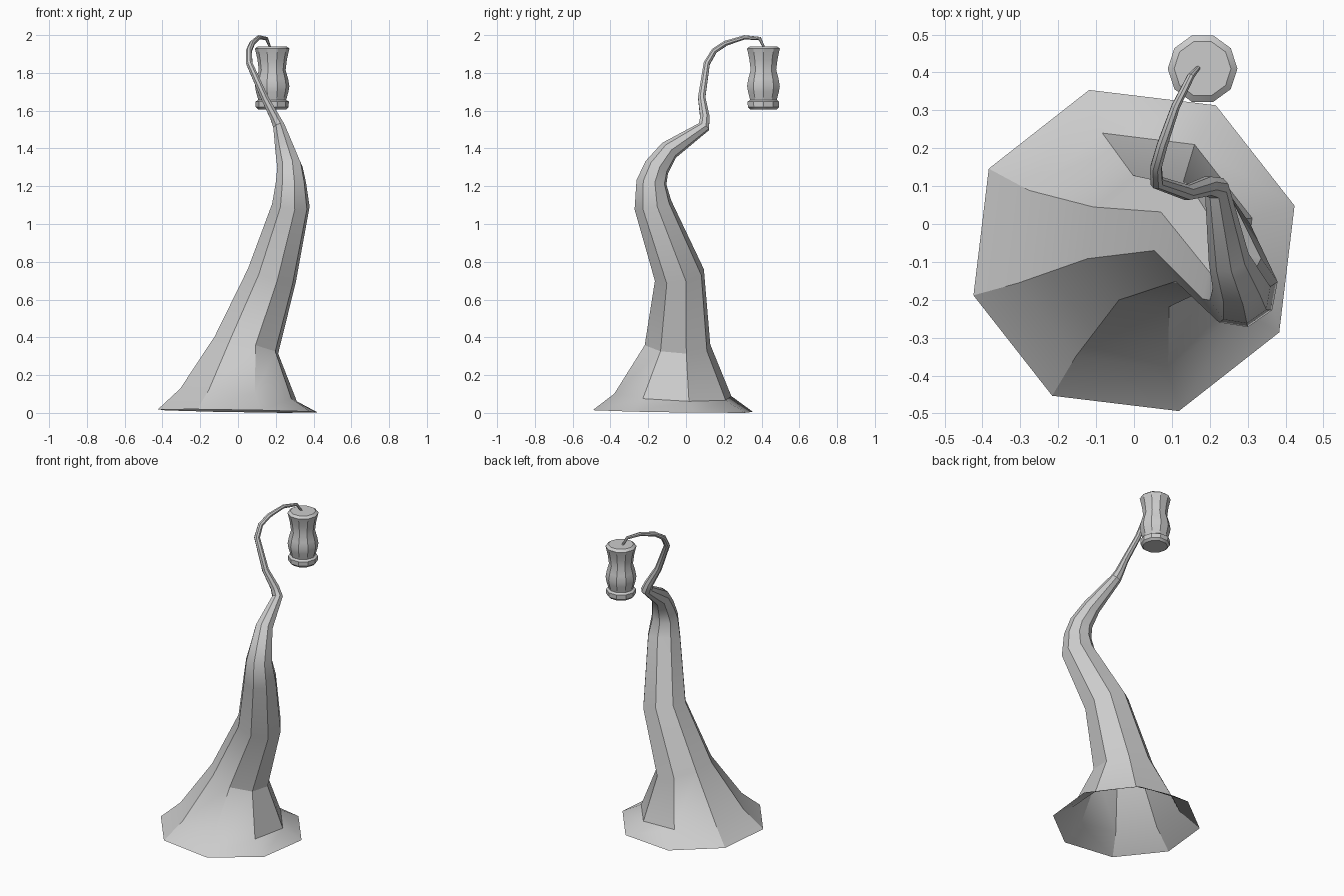
import bpy, bmesh, math
from mathutils import Vector, Matrix

if "Cube" in bpy.data.objects:
    bpy.data.objects.remove(bpy.data.objects["Cube"])


def finish(bm, name):
    bmesh.ops.recalc_face_normals(bm, faces=bm.faces[:])
    me = bpy.data.meshes.new(name)
    bm.to_mesh(me)
    bm.free()
    ob = bpy.data.objects.new(name, me)
    bpy.context.collection.objects.link(ob)
    bpy.ops.object.select_all(action='DESELECT')
    bpy.context.view_layer.objects.active = ob
    ob.select_set(True)
    bpy.ops.object.shade_smooth_by_angle(angle=math.radians(30))
    return ob


def skin(bm, rings):
    # quads between neighbouring rings of equal size
    for a, b in zip(rings, rings[1:]):
        n = len(a)
        for i in range(n):
            bm.faces.new((a[i], a[(i + 1) % n], b[(i + 1) % n], b[i]))


def tapered_tube(name, path, sides, phase, first_normal):
    pts = [Vector(p[:3]) for p in path]
    dirs = [(b - a).normalized() for a, b in zip(pts, pts[1:])]
    normals = [Vector(first_normal).normalized()]
    normals += [(a + b).normalized() for a, b in zip(dirs, dirs[1:])] + [dirs[-1]]
    bm = bmesh.new()
    rings, frame, prev = [], Matrix.Identity(3), Vector((0, 0, 1))
    for p, n, row in zip(pts, normals, path):
        frame = prev.rotation_difference(n).to_matrix() @ frame
        prev = n
        ring = []
        for i in range(sides):
            a = phase + math.tau * i / sides
            ring.append(bm.verts.new(p + frame @ Vector((math.cos(a), math.sin(a), 0)) * row[3]))
        rings.append(ring)
    skin(bm, rings)
    bm.faces.new(rings[-1])
    return finish(bm, name)


def lathe(name, profile, sides, x, y):
    bm = bmesh.new()
    rings = [[bm.verts.new((x + r * math.cos(math.tau * i / sides),
                            y + r * math.sin(math.tau * i / sides), z))
              for i in range(sides)] for r, z in profile]
    skin(bm, rings)
    bm.faces.new(rings[0])
    bm.faces.new(rings[-1])
    return finish(bm, name)


# Bent trunk: flared open base, S-curve, thin hooked arm (x, y, z, radius)
trunk_path = [
    (0.00, -0.07, 0.010, 0.44),
    (0.003, -0.07, 0.095, 0.322),
    (0.045, -0.045, 0.36, 0.180),
    (0.18, -0.035, 0.73, 0.136),
    (0.28, -0.175, 1.10, 0.102),
    (0.28, -0.183, 1.22, 0.082),
    (0.275, -0.155, 1.30, 0.069),
    (0.25, -0.09, 1.39, 0.054),
    (0.218, 0.095, 1.515, 0.033),
    (0.195, 0.10, 1.565, 0.027),
    (0.14, 0.083, 1.67, 0.021),
    (0.06, 0.11, 1.85, 0.018),
    (0.058, 0.15, 1.917, 0.016),
    (0.075, 0.21, 1.957, 0.015),
    (0.11, 0.31, 1.988, 0.012),
    (0.15, 0.39, 1.982, 0.010),
    (0.170, 0.413, 1.935, 0.006),
]
tapered_tube("lamp_trunk", trunk_path, 8, math.radians(15.6), (0.017, 0.015, 1))

# Hanging lantern
lantern_profile = [
    (0.074, 1.606), (0.087, 1.619), (0.088, 1.648), (0.074, 1.657),
    (0.086, 1.70), (0.091, 1.73), (0.084, 1.77), (0.071, 1.815),
    (0.078, 1.87), (0.088, 1.915), (0.092, 1.928), (0.075, 1.941),
]
lathe("lantern", lantern_profile, 10, 0.181, 0.41)
